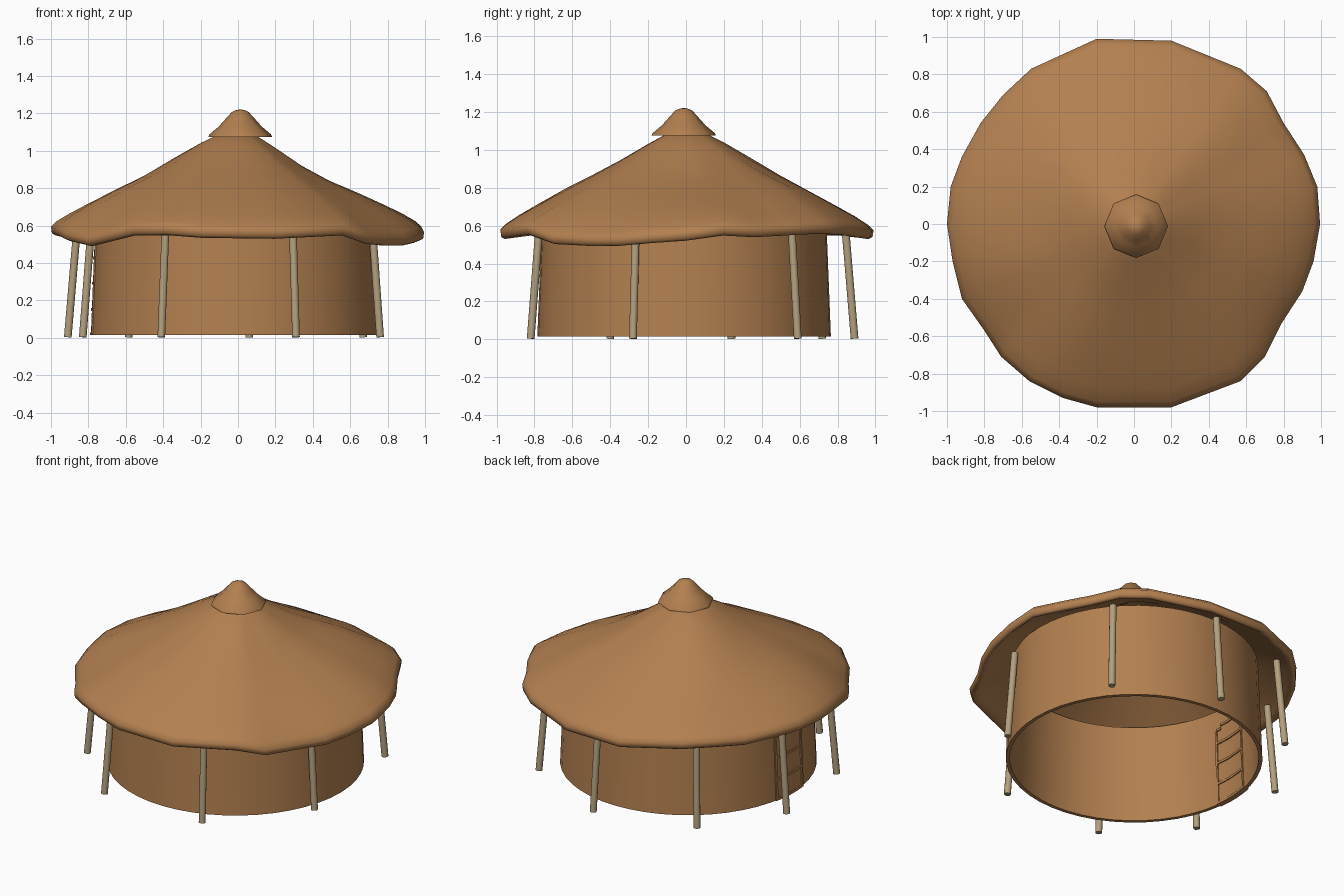
import bpy, bmesh, math
from mathutils import Vector

if "Cube" in bpy.data.objects:
    bpy.data.objects.remove(bpy.data.objects["Cube"])


def material(name, rgb):
    m = bpy.data.materials.new(name)
    m.diffuse_color = (*rgb, 1)
    m.use_nodes = True
    m.node_tree.nodes["Principled BSDF"].inputs["Base Color"].default_value = m.diffuse_color
    return m


CLAY = material("warm brown", (0.45, 0.215, 0.08))
WOOD = material("pale wood", (0.45, 0.35, 0.21))


def make(name, bm, mat, angle=40):
    bmesh.ops.recalc_face_normals(bm, faces=bm.faces)
    me = bpy.data.meshes.new(name)
    bm.to_mesh(me)
    bm.free()
    me.materials.append(mat)
    ob = bpy.data.objects.new(name, me)
    bpy.context.collection.objects.link(ob)
    bpy.ops.object.select_all(action='DESELECT')
    ob.select_set(True)
    bpy.context.view_layer.objects.active = ob
    bpy.ops.object.shade_smooth_by_angle(angle=math.radians(angle))
    return ob


def loft(bm, rings, closed=False):
    # bridge rings of equal length; a one-point ring closes to a tip
    vs = [[bm.verts.new(p) for p in r] for r in rings]
    pairs = list(zip(vs, vs[1:])) + ([(vs[-1], vs[0])] if closed else [])
    for a, b in pairs:
        n = max(len(a), len(b))
        for i in range(n):
            j = (i + 1) % n
            if len(b) == 1:
                bm.faces.new((a[i], a[j], b[0]))
            elif len(a) == 1:
                bm.faces.new((a[0], b[j], b[i]))
            else:
                bm.faces.new((a[i], a[j], b[j], b[i]))


def circle(r, z, n, c=(0, 0)):
    return [(c[0] + r * math.cos(2 * math.pi * i / n), c[1] + r * math.sin(2 * math.pi * i / n), z)
            for i in range(n)]


# Wall: thin tapered ring
WC = (-0.01, -0.01)
bm = bmesh.new()
loft(bm, [circle(r, z, 48, WC) for r, z in ((0.775, 0.015), (0.75, 0.65), (0.73, 0.65), (0.752, 0.015))], True)
make("wall", bm, CLAY)

# Roof: uneven thatch rim as (x, y, underside height)
RIM = [(.995, 0, .52), (.98, .2, .55), (.91, .37, .54), (.8, .54, .55), (.71, .71, .56), (.57, .83, .555),
       (.2, .98, .53), (-.2, .99, .53), (-.55, .83, .55), (-.7, .69, .55), (-.82, .54, .54), (-.92, .36, .55),
       (-.98, .2, .55), (-1, 0, .55), (-.97, -.2, .54), (-.92, -.4, .515), (-.8, -.57, .485), (-.71, -.71, .51),
       (-.56, -.84, .55), (-.38, -.93, .55), (-.2, -.98, .535), (.2, -.98, .53), (.57, -.84, .55),
       (.7, -.71, .5), (.79, -.53, .49), (.9, -.36, .49), (.96, -.2, .505)]
TOP = [(.1, 1.09), (.2, 1.035), (.35, .945), (.5, .862), (.65, .785), (.8, .705), (.9, .65), (.97, .605), (1, .575)]
UNDER = [(.995, .54), (.975, .53), (.94, .56), (.85, .62), (.75, .67), (.35, .9), (.1, 1.04)]
BUMPS = [(-.3, .27, .045, .14), (.42, -.05, -.035, .2), (.45, .5, .025, .15),
         (-.75, -.25, .025, .16), (-.3, -.6, .015, .2)]


def roof_ring(s, z):
    ring = []
    for x, y, zb in RIM:
        px, py = x * s, y * s
        d = sum(h * math.exp(-((px - bx) ** 2 + (py - by) ** 2) / (2 * w * w)) for bx, by, h, w in BUMPS)
        ring.append((px, py, z + (zb - .53) * s ** 4 + d * (1 - s ** 6)))
    return ring


bm = bmesh.new()
loft(bm, [[(0, 0, 1.1)]] + [roof_ring(s, z) for s, z in TOP + UNDER] + [[(0, 0, 1.07)]])
make("thatched_roof", bm, CLAY, 70)

# Roof cap: eight-sided rounded tip
bm = bmesh.new()
CC = (0.012, -0.012)
CAP = [(.15, 1.075), (.17, 1.075), (.165, 1.088), (.115, 1.13), (.075, 1.175), (.045, 1.208), (.02, 1.219)]
loft(bm, [[(*CC, 1.075)]] + [circle(r, z, 8, CC) for r, z in CAP] + [[(*CC, 1.221)]])
make("roof_cap", bm, CLAY, 60)

# Posts: leaning inward to the eaves
POSTS = [(.67, .59), (.06, .89), (-.585, .72), (-.91, .24), (-.83, -.4), (-.41, -.82), (.31, -.82), (.76, -.28)]
for k, (x, y) in enumerate(POSTS):
    a, b = Vector((x, y, .004)), Vector((x * .945, y * .945, .59))
    d = (b - a).normalized()
    u = d.orthogonal().normalized()
    v = d.cross(u)
    bm = bmesh.new()
    loft(bm, [[c + .021 * (u * math.cos(t * math.pi / 6) + v * math.sin(t * math.pi / 6)) for t in range(12)]
              for c in (a, b)])
    bmesh.ops.holes_fill(bm, edges=bm.edges)
    make(f"post_{k + 1}", bm, WOOD)


# Door on the left side: curved battens standing slightly proud of the wall, inside and out
def batten(bm, a0, a1, z0, z1):
    cols = []
    for i in range(5):
        t = math.radians(a0 + (a1 - a0) * i / 4)
        col = []
        for z, off in ((z0, .007), (z1, .007), (z1, -.029), (z0, -.029)):
            r = .775 - (z - .015) * .025 / .635 + off
            col.append((WC[0] + r * math.cos(t), WC[1] + r * math.sin(t), z))
        cols.append(col)
    loft(bm, cols)
    bmesh.ops.holes_fill(bm, edges=[e for e in bm.edges if e.is_boundary])


bm = bmesh.new()
for a in (168, 186.8):
    batten(bm, a, a + 1.2, .015, .51)
for z in (.015, .145, .285, .42):
    batten(bm, 169.2, 186.8, z, z + .015)
for a0, a1, z in ((168.8, 171.5, .51), (171.5, 184.5, .535), (184.5, 187.2, .51)):
    batten(bm, a0, a1, z, z + .015)
make("door_frame", bm, CLAY)
